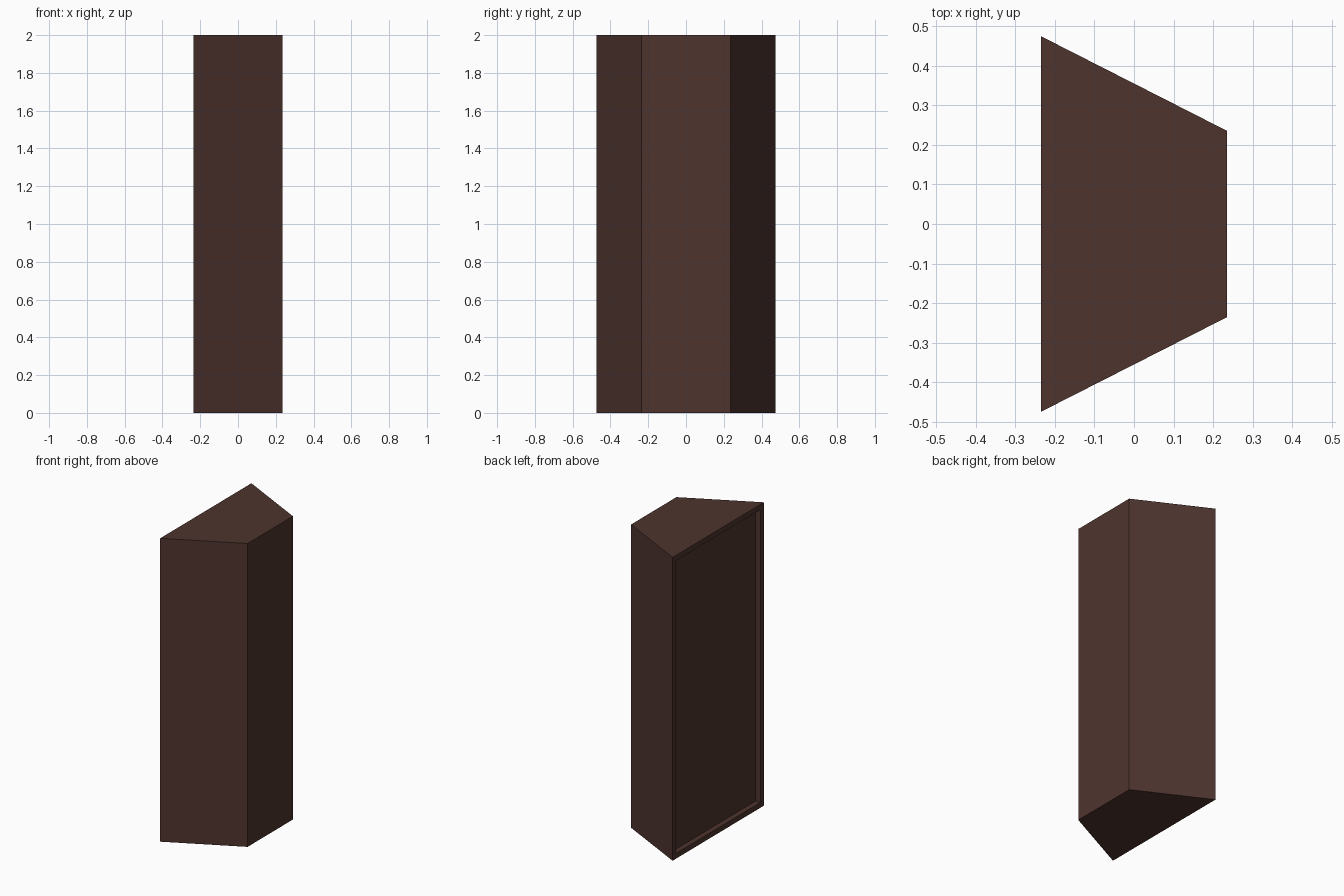
import bpy, bmesh

if "Cube" in bpy.data.objects:
    bpy.data.objects.remove(bpy.data.objects["Cube"])

mat = bpy.data.materials.new("dark brown")
mat.diffuse_color = (0.0762, 0.0343, 0.0273, 1)
mat.use_nodes = True
mat.node_tree.nodes["Principled BSDF"].inputs["Base Color"].default_value = mat.diffuse_color

# trapezoid outline extruded upward
XB, XF, YB, YF, H = -0.235, 0.235, 0.475, 0.236, 2.0
RIM, DEPTH = 0.035, 0.035
bm = bmesh.new()
base = bm.faces.new([bm.verts.new((x, y, 0)) for x, y in
                     ((XB, -YB), (XF, -YF), (XF, YF), (XB, YB))])
ext = bmesh.ops.extrude_face_region(bm, geom=[base])
bmesh.ops.translate(bm, vec=(0, 0, H),
                    verts=[v for v in ext["geom"] if isinstance(v, bmesh.types.BMVert)])
bmesh.ops.recalc_face_normals(bm, faces=bm.faces)

# recessed panel with a rim on the wide side
wide = [f for f in bm.faces if f.normal.x < -0.9]
bmesh.ops.inset_region(bm, faces=wide, thickness=RIM, use_even_offset=True)
pocket = bmesh.ops.extrude_face_region(bm, geom=wide)
bmesh.ops.delete(bm, geom=[f for f in wide if f.is_valid], context='FACES')
bmesh.ops.translate(bm, vec=(DEPTH, 0, 0),
                    verts=[v for v in pocket["geom"] if isinstance(v, bmesh.types.BMVert)])
bmesh.ops.recalc_face_normals(bm, faces=bm.faces)

me = bpy.data.meshes.new("wedge_cabinet")
bm.to_mesh(me)
bm.free()
me.materials.append(mat)
ob = bpy.data.objects.new("wedge_cabinet", me)
bpy.context.collection.objects.link(ob)
